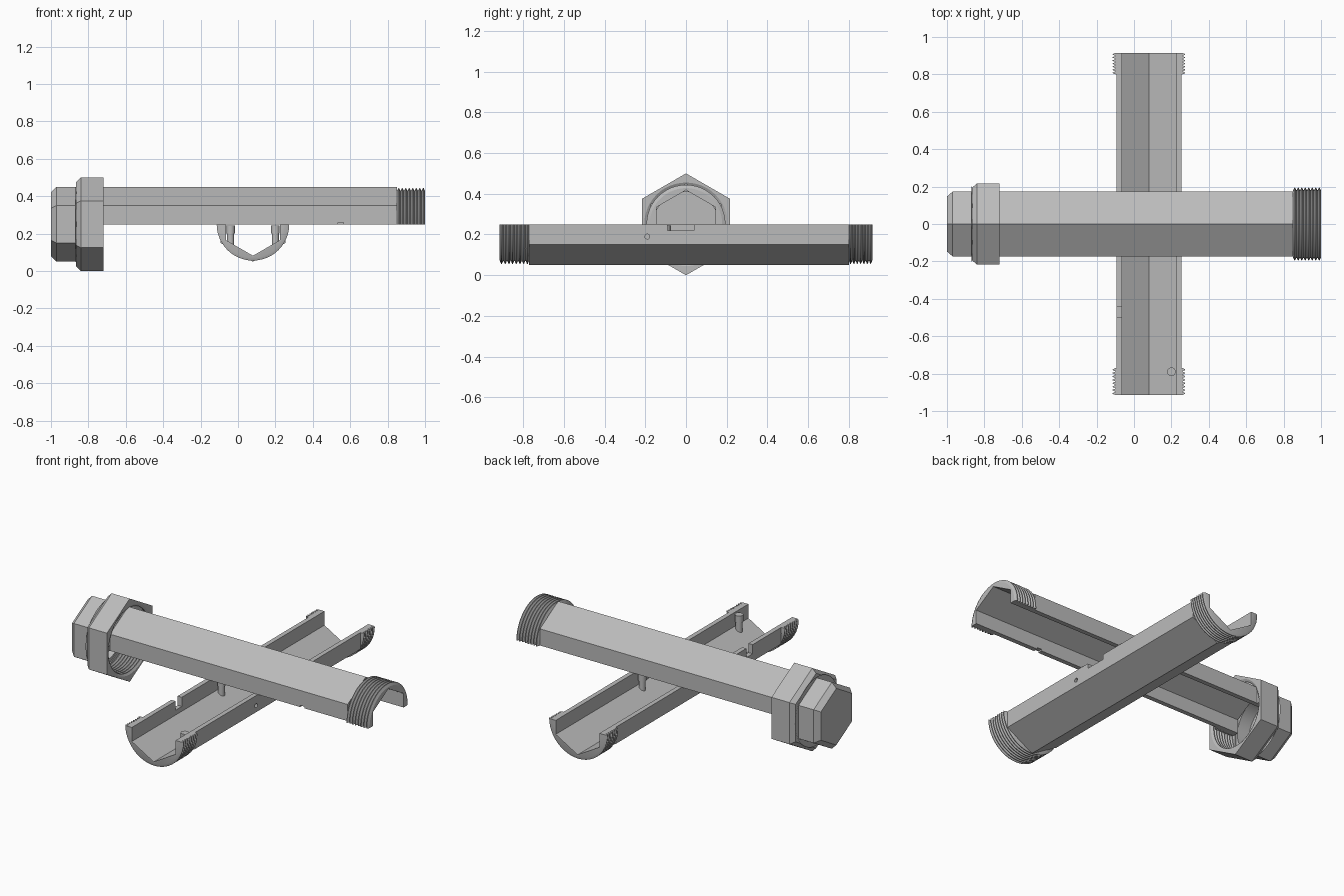
import bpy, bmesh, math
from mathutils import Vector

cube = bpy.data.objects.get("Cube")
if cube:
    bpy.data.objects.remove(cube, do_unlink=True)

SEAM = 0.25       # height of the split plane
LOWER_X = 0.08    # lower shell offset
STEP = math.radians(7.5)

grey = bpy.data.materials.new("plain_grey")
grey.use_nodes = True
COLOUR = (0.5, 0.5, 0.5, 1)
grey.diffuse_color = COLOUR
grey.node_tree.nodes["Principled BSDF"].inputs["Base Color"].default_value = COLOUR


def hexagon(angle, radius):
    """Distance to a hexagon edge, with corners at top and bottom."""
    off = (angle + math.pi / 6) % (math.pi / 3) - math.pi / 6
    return radius * math.cos(math.pi / 6) / math.cos(off)


def arc(kind, radius, count):
    pts = []
    for i in range(count):
        a = i * STEP
        r = hexagon(a, radius) if kind == "hex" else radius
        pts.append((r * math.cos(a), r * math.sin(a)))
    return pts


def loft(name, rings):
    """Skin matching rings of points and close both ends."""
    bm = bmesh.new()
    loops = [[bm.verts.new(p) for p in ring] for ring in rings]
    n = len(loops[0])
    for a, b in zip(loops, loops[1:]):
        for i in range(n):
            j = (i + 1) % n
            bm.faces.new((a[i], a[j], b[j], b[i]))
    bm.faces.new(loops[0])
    bm.faces.new(loops[-1])
    bmesh.ops.recalc_face_normals(bm, faces=bm.faces)
    return finish(name, bm)


def finish(name, bm):
    mesh = bpy.data.meshes.new(name)
    bm.to_mesh(mesh)
    bm.free()
    obj = bpy.data.objects.new(name, mesh)
    bpy.context.collection.objects.link(obj)
    mesh.materials.append(grey)
    return obj


def teeth(start, end, count, low, high):
    """Zigzag thread stations."""
    out = []
    pitch = (end - start) / count
    for i in range(count):
        s = start + i * pitch
        out += [(s, "round", low), (s + pitch * 0.4, "round", high),
                (s + pitch * 0.6, "round", high)]
    return out + [(end, "round", low)]


def half_shell(name, stations, place):
    inner = arc("hex", 0.168, 25)[::-1]
    return loft(name, [[place(u, a, h) for a, h in arc(kind, r, 25) + inner]
                       for u, kind, r in stations])


def cut(target, name, centre, size, round_hole=False):
    bm = bmesh.new()
    if round_hole:
        bmesh.ops.create_cone(bm, cap_ends=True, segments=16,
                              radius1=0.5, radius2=0.5, depth=1)
        bmesh.ops.rotate(bm, verts=bm.verts, cent=(0, 0, 0),
                         matrix=Vector((0, 0, 1)).rotation_difference(Vector((1, 0, 0))).to_matrix())
    else:
        bmesh.ops.create_cube(bm, size=1)
    bmesh.ops.scale(bm, verts=bm.verts, vec=size)
    bmesh.ops.translate(bm, verts=bm.verts, vec=centre)
    cutter = finish(name, bm)
    cutter.hide_render = True
    cutter.hide_set(True)
    cutter.display_type = 'WIRE'
    mod = target.modifiers.new(name, 'BOOLEAN')
    mod.operation = 'DIFFERENCE'
    mod.solver = 'EXACT'
    mod.object = cutter


def pin(name, x, y):
    bm = bmesh.new()
    for r, low, high in ((0.019, 0.13, 0.21), (0.023, 0.2, 0.243)):
        made = bmesh.ops.create_cone(bm, cap_ends=True, segments=24,
                                     radius1=r, radius2=r, depth=high - low)
        bmesh.ops.translate(bm, verts=made["verts"], vec=(x, y, (low + high) / 2))
    return finish(name, bm)


# Upper half tube along x, threaded at both ends
upper = half_shell(
    "upper_shell",
    teeth(-0.86, -0.73, 7, 0.178, 0.194) + [(-0.73, "hex", 0.2), (0.85, "hex", 0.2)]
    + teeth(0.85, 1.0, 8, 0.178, 0.194),
    lambda u, a, h: (u, a, SEAM + h))

# Lower half tube along y, opening upwards
lower = half_shell(
    "lower_shell",
    teeth(-0.915, -0.77, 8, 0.178, 0.194) + [(-0.77, "hex", 0.2), (0.8, "hex", 0.2)]
    + teeth(0.8, 0.915, 7, 0.178, 0.194),
    lambda u, a, h: (LOWER_X + a, u, SEAM - h))

# Hexagonal end cap with a threaded blind bore
cap_profile = [(-1, "hex", 0.17), (-0.97, "hex", 0.2), (-0.865, "hex", 0.2),
               (-0.865, "hex", 0.225), (-0.84, "hex", 0.25), (-0.72, "hex", 0.25)]
cap_profile += teeth(-0.72, -0.87, 8, 0.205, 0.192)
cap_profile += [(-0.87, "round", 0.16), (-0.95, "round", 0.16)]
cap = loft("end_cap", [[(x, a, SEAM + h) for a, h in arc(kind, r, 48)]
                       for x, kind, r in cap_profile])

# Small notches and hole in the shell walls
cut(lower, "latch_notch_cutter", (-0.08, -0.47, 0.235), (0.06, 0.06, 0.08))
cut(lower, "switch_notch_cutter", (0.24, -0.025, 0.245), (0.06, 0.13, 0.05))
cut(lower, "side_hole_cutter", (0.24, -0.19, 0.19), (0.08, 0.024, 0.024), True)
cut(upper, "edge_notch_cutter", (0.55, -0.16, 0.25), (0.03, 0.06, 0.02))

# Locating pins
pins = [pin("front_pin", 0.2, -0.79), pin("middle_pin_left", 0.2, 0.13),
        pin("middle_pin_right", -0.04, -0.1)]

bpy.ops.object.select_all(action='DESELECT')
for obj in [upper, lower, cap] + pins:
    obj.select_set(True)
bpy.context.view_layer.objects.active = upper
bpy.ops.object.shade_smooth_by_angle(angle=math.radians(25))
